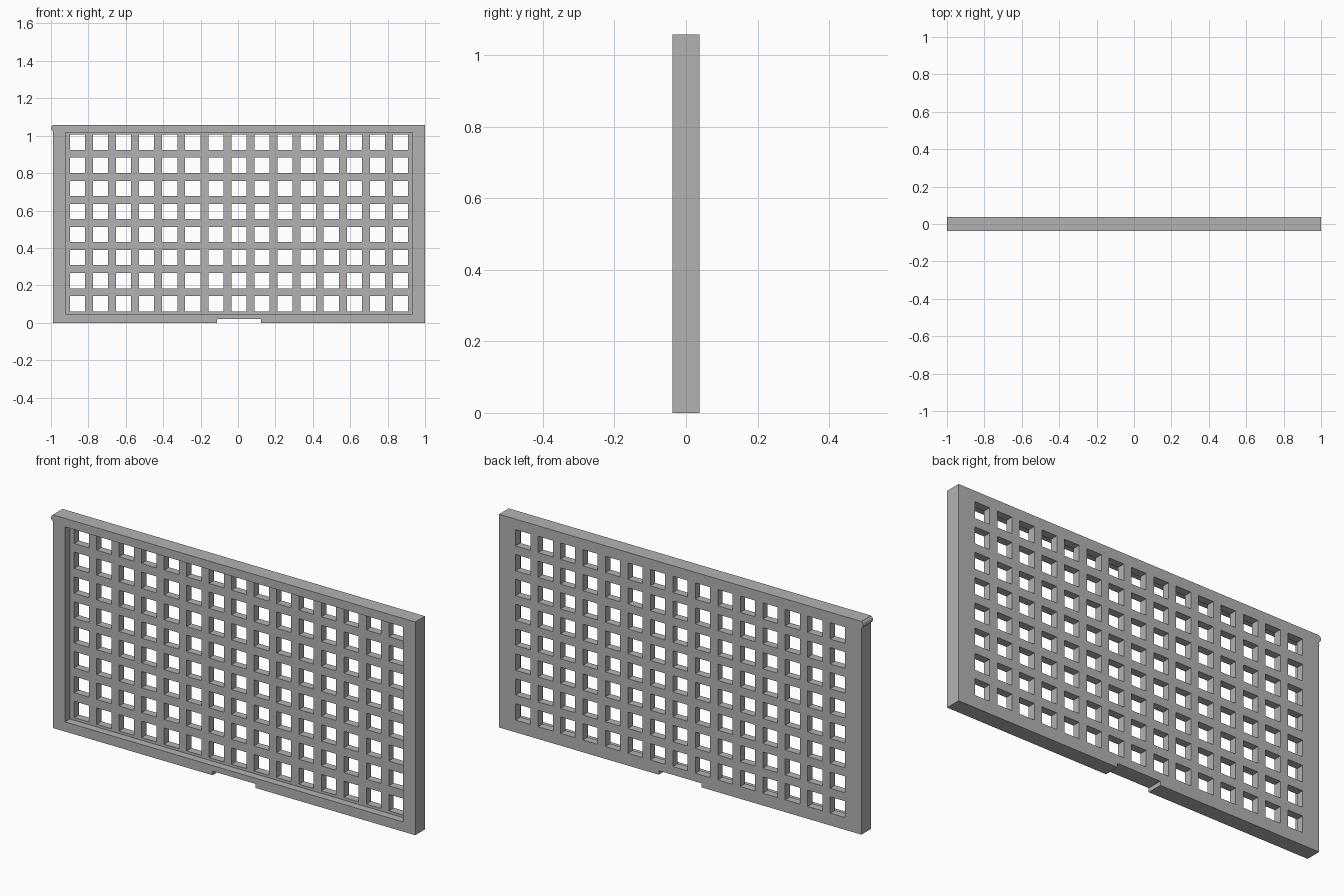
import bpy
import bmesh
from mathutils import Matrix, Vector

cube = bpy.data.objects.get("Cube")
if cube:
    bpy.data.objects.remove(cube, do_unlink=True)

DEPTH = 0.076
LEFT, RIGHT, TOP = -0.99, 1.0, 1.058
MID_X = (LEFT + RIGHT) / 2
COLUMNS, ROWS = 15, 8
PITCH, HOLE = 0.1234, 0.081

grey = bpy.data.materials.new("plain_grey")
grey.use_nodes = True
colour = (0.45, 0.45, 0.45, 1)
grey.diffuse_color = colour
grey.node_tree.nodes["Principled BSDF"].inputs["Base Color"].default_value = colour


def add_box(bm, low, high):
    low, high = Vector(low), Vector(high)
    placement = Matrix.Translation((low + high) / 2) @ Matrix.Diagonal((*(high - low), 1))
    bmesh.ops.create_cube(bm, size=1, matrix=placement)


def make_object(name, bm):
    mesh = bpy.data.meshes.new(name)
    bm.to_mesh(mesh)
    bm.free()
    mesh.materials.append(grey)
    obj = bpy.data.objects.new(name, mesh)
    bpy.context.collection.objects.link(obj)
    return obj


def apply_boolean(target, tool, operation):
    mod = target.modifiers.new(tool.name, 'BOOLEAN')
    mod.operation = operation
    mod.solver = 'EXACT'
    mod.object = tool
    bpy.context.view_layer.objects.active = target
    bpy.ops.object.modifier_apply(modifier=mod.name)
    bpy.data.objects.remove(tool, do_unlink=True)


# Solid panel
bm = bmesh.new()
add_box(bm, (LEFT, -DEPTH / 2, 0), (RIGHT, DEPTH / 2, TOP))
panel = make_object("lattice_panel", bm)

# Round bead along the top corner of one end
radius = 0.017
bm = bmesh.new()
bmesh.ops.create_cone(
    bm, cap_ends=True, segments=24, radius1=radius, radius2=radius, depth=DEPTH,
    matrix=Matrix.Translation((radius - 1, 0, TOP - radius)) @ Matrix.Rotation(1.5707963, 4, 'X'))
apply_boolean(panel, make_object("corner_bead", bm), 'UNION')

# Shallow recess inside the front frame
bm = bmesh.new()
add_box(bm, (MID_X - 0.928, -DEPTH, 0.048), (MID_X + 0.928, 0, 1.016))
apply_boolean(panel, make_object("recess_cutter", bm), 'DIFFERENCE')

# Rows of square holes, and the notch under the bottom edge
bm = bmesh.new()
for column in range(COLUMNS):
    for row in range(ROWS):
        x = MID_X + (column - (COLUMNS - 1) / 2) * PITCH - HOLE / 2
        z = 0.061 + row * PITCH
        add_box(bm, (x, -DEPTH, z), (x + HOLE, DEPTH, z + HOLE))
add_box(bm, (MID_X - 0.118, -DEPTH, -0.1), (MID_X + 0.118, DEPTH, 0.02))
apply_boolean(panel, make_object("hole_cutter", bm), 'DIFFERENCE')

# Smooth the bead while keeping flat faces crisp
bpy.ops.object.select_all(action='DESELECT')
panel.select_set(True)
bpy.context.view_layer.objects.active = panel
bpy.ops.object.shade_smooth_by_angle(angle=0.6)
